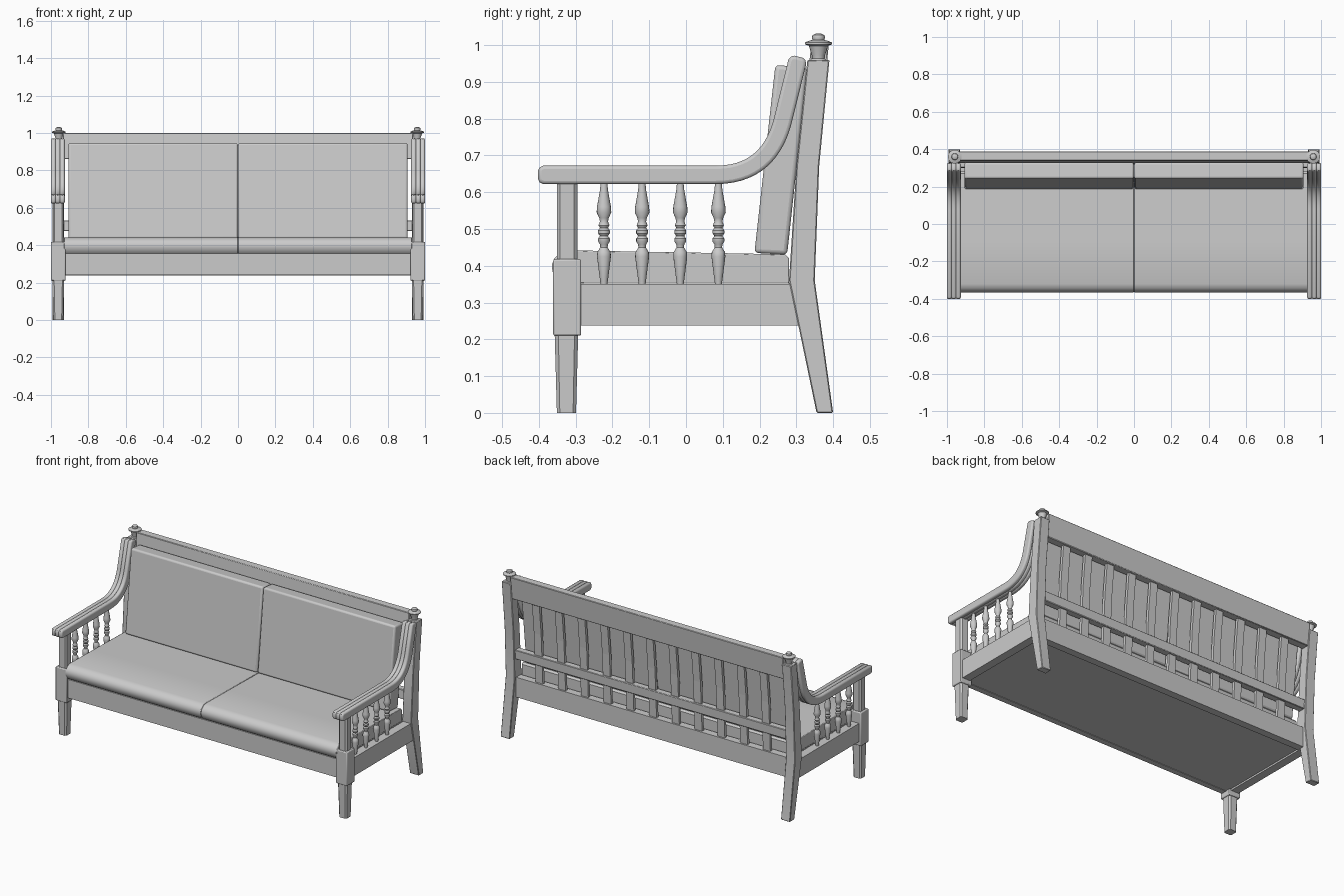
import bpy, bmesh, math
from mathutils import Vector

if "Cube" in bpy.data.objects:
    bpy.data.objects.remove(bpy.data.objects["Cube"])


def finish(name, bm, bevel=0.0, segs=2, smooth=True):
    bmesh.ops.recalc_face_normals(bm, faces=bm.faces[:])
    me = bpy.data.meshes.new(name)
    bm.to_mesh(me)
    bm.free()
    ob = bpy.data.objects.new(name, me)
    bpy.context.collection.objects.link(ob)
    if bevel:
        m = ob.modifiers.new("bevel", 'BEVEL')
        m.width, m.segments, m.limit_method = bevel, segs, 'ANGLE'
        m.angle_limit = math.radians(50)
    if smooth:
        bpy.ops.object.select_all(action='DESELECT')
        ob.select_set(True)
        bpy.context.view_layer.objects.active = ob
        bpy.ops.object.shade_smooth_by_angle(angle=math.radians(35))
    return ob


def loft(name, loops, **kw):
    """Closed solid through matching vertex loops."""
    bm = bmesh.new()
    rows = [[bm.verts.new(p) for p in lp] for lp in loops]
    n = len(rows[0])
    for a, b in zip(rows, rows[1:]):
        for i in range(n):
            bm.faces.new((a[i], a[(i + 1) % n], b[(i + 1) % n], b[i]))
    bm.faces.new(rows[0])
    bm.faces.new(rows[-1])
    return finish(name, bm, **kw)


def prism(name, prof, x0, x1, **kw):
    """Side profile (y, z) extruded along x."""
    return loft(name, [[(x, y, z) for y, z in prof] for x in (x0, x1)], **kw)


def box(name, x0, x1, y0, y1, z0, z1, **kw):
    return prism(name, [(y0, z0), (y1, z0), (y1, z1), (y0, z1)], x0, x1, **kw)


def turned(name, x, y, prof, n=16):
    """Lathe of (radius, z) points."""
    return loft(name, [[(x + r * math.cos(2 * math.pi * i / n), y + r * math.sin(2 * math.pi * i / n), z)
                        for i in range(n)] for r, z in prof])


def octagon(x, y, z, h, c):
    k = h - c
    return [(x + a, y + b, z) for a, b in
            ((h, -k), (h, k), (k, h), (-k, h), (-h, k), (-h, -k), (-k, -h), (k, -h))]


def back_y(z):
    """Centre line of the raked back."""
    return 0.315 + (z - 0.36) * 0.052 if z < 0.67 else 0.331 + (z - 0.67) * 0.1


def raked(name, x0, x1, zs, t, off=0.0, **kw):
    """Board following the raked back."""
    prof = [(back_y(z) + off - t / 2, z) for z in zs] + [(back_y(z) + off + t / 2, z) for z in reversed(zs)]
    return prism(name, prof, x0, x1, **kw)


def arm_profile():
    # straight front, curve, straight rise to the back post
    p0, p1, p2, p3 = (Vector(p) for p in ((0.08, 0.647), (0.19, 0.647), (0.24, 0.71), (0.262, 0.79)))
    mid = []
    for i in range(15):
        t = i / 14
        u = 1 - t
        mid.append(p0 * u**3 + p1 * 3 * u * u * t + p2 * 3 * u * t * t + p3 * t**3)
    start, end = Vector((-0.402, 0.647)), Vector((0.306, 0.968))
    caps = ((0.0, 0.5), (0.004, 0.8), (0.014, 1.0))
    d1 = (end - p3).normalized()
    pts = [(start + Vector((a, 0)), s, Vector((1, 0))) for a, s in caps]
    for i, p in enumerate(mid):
        d = (mid[min(i + 1, 14)] - mid[max(i - 1, 0)]).normalized()
        pts.append((p, 1.0, d))
    pts += [(end - d1 * a, s, d1) for a, s in reversed(caps)]
    side = lambda sg: [tuple(p + Vector((-d.y, d.x)) * sg * s * 0.025) for p, s, d in pts]
    return side(1) + side(-1)[::-1]


ARM = arm_profile()
BACK_LEG = [(0.355, 0), (0.40, 0), (0.35, 0.36), (0.362, 0.67), (0.39, 0.96), (0.33, 0.96), (0.30, 0.67), (0.28, 0.36)]
SPINDLE = [(0.009, 0.348), (0.012, 0.37), (0.019, 0.425), (0.018, 0.437), (0.010, 0.45), (0.011, 0.458),
           (0.016, 0.466), (0.016, 0.474), (0.011, 0.481), (0.016, 0.488), (0.016, 0.496), (0.011, 0.503),
           (0.015, 0.51), (0.011, 0.52), (0.013, 0.53), (0.020, 0.545), (0.019, 0.56), (0.011, 0.605), (0.009, 0.625)]
FINIAL = [(0.023, 0.958), (0.017, 0.964), (0.018, 0.972), (0.026, 0.998), (0.037, 1.002), (0.037, 1.007),
          (0.024, 1.012), (0.016, 1.014), (0.018, 1.02), (0.016, 1.027), (0.008, 1.031)]

for s, tag in ((-1, "left"), (1, "right")):
    cx = s * 0.961
    # front leg: tapered chamfered foot, square block, chamfered post
    loft("front_leg_" + tag, [octagon(cx, -0.325, 0, 0.026, 0.008), octagon(cx, -0.325, 0.215, 0.032, 0.010)], smooth=False)
    box("front_leg_block_" + tag, cx - 0.039, cx + 0.039, -0.361, -0.285, 0.21, 0.418, bevel=0.005)
    loft("arm_post_" + tag, [octagon(cx, -0.323, 0.41, 0.028, 0.009), octagon(cx, -0.323, 0.63, 0.028, 0.009)], smooth=False)
    # back leg and finial
    prism("back_leg_" + tag, BACK_LEG, cx - 0.031, cx + 0.031, bevel=0.003, segs=1)
    turned("finial_" + tag, s * 0.958, 0.36, FINIAL)
    # ribbed arm
    for i in (-1, 0, 1):
        x = s * 0.963 + i * 0.0237
        prism(f"arm_rib_{tag}_{i + 2}", ARM, x - 0.0132, x + 0.0132, bevel=0.009, segs=3)
    # side rail and spindles
    box("side_rail_" + tag, s * 0.961 - 0.026, s * 0.961 + 0.026, -0.29, 0.305, 0.237, 0.35)
    for i in range(4):
        turned(f"spindle_{tag}_{i + 1}", cx, -0.223 + i * 0.1037, SPINDLE)

    # seat cushion with rounded front
    seat = [(-0.34, 0.352), (-0.355, 0.365), (-0.363, 0.385), (-0.365, 0.402), (-0.358, 0.42), (-0.343, 0.434),
            (-0.32, 0.442), (-0.1, 0.438), (0.27, 0.431), (0.28, 0.42), (0.28, 0.352)]
    prism("seat_cushion_" + tag, seat, 0.0005 * s, 0.93 * s, bevel=0.003, segs=2)
    # back cushion
    prism("back_cushion_" + tag, [(0.186, 0.435), (0.275, 0.43), (0.33, 0.938), (0.243, 0.946)],
          0.001 * s, 0.907 * s, bevel=0.011, segs=3)

# seat frame with closed underside
box("front_rail", -0.93, 0.93, -0.35, -0.315, 0.24, 0.355)
box("seat_base", -0.93, 0.93, -0.316, 0.29, 0.243, 0.353)
box("back_rail_lower", -0.935, 0.935, 0.289, 0.335, 0.237, 0.36)

# back frame rails and slats
raked("back_rail_top", -0.935, 0.935, (0.86, 1.0), 0.048, bevel=0.003, segs=1)
raked("back_rail_middle", -0.935, 0.935, (0.475, 0.533), 0.042, bevel=0.003, segs=1)
for i in range(11):
    x = (i - 5) * 0.156
    raked(f"back_slat_{i + 1}", x - 0.025, x + 0.025, (0.35, 0.67, 0.88), 0.018, smooth=False)
